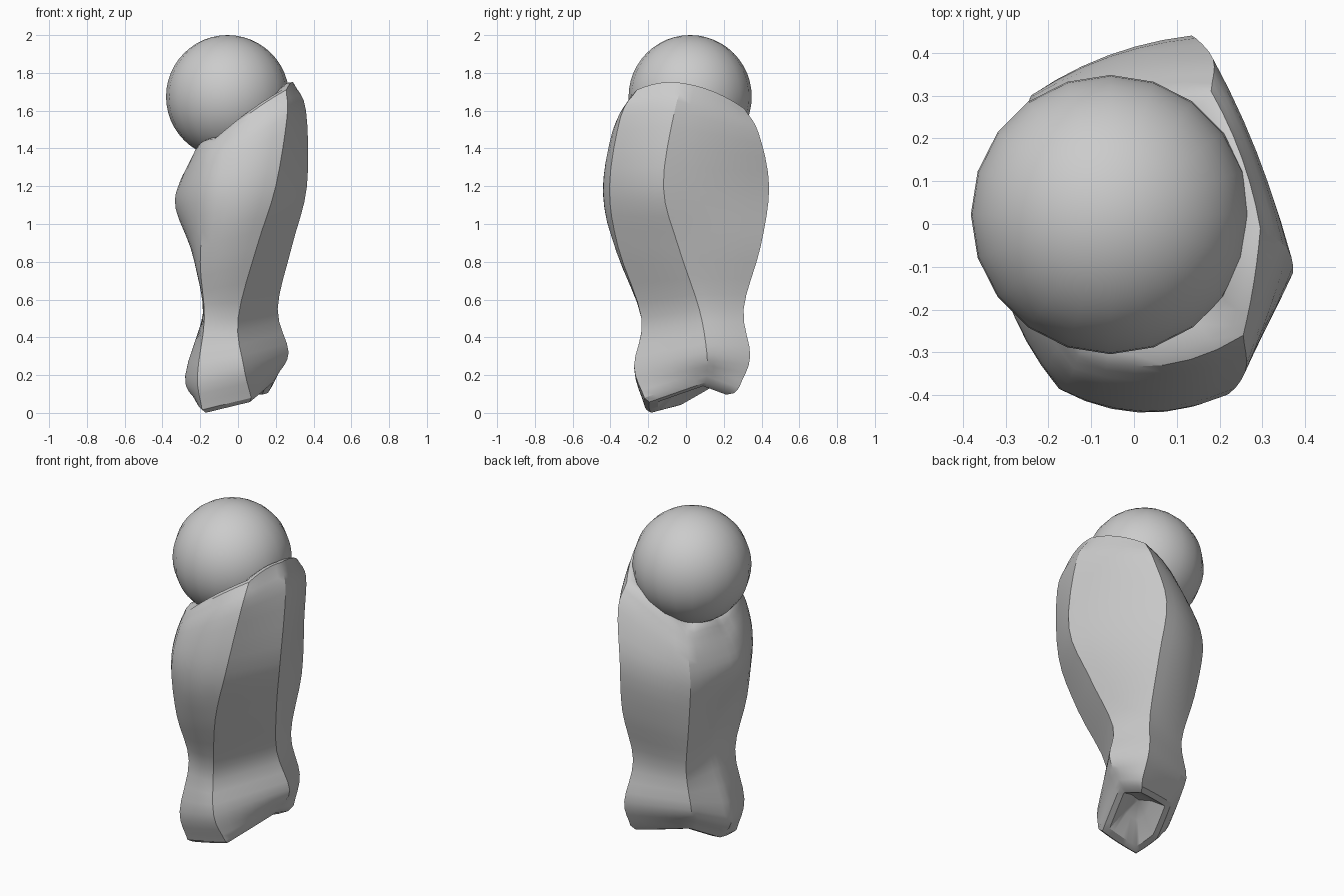
import bpy, bmesh, math
from mathutils import Vector

if "Cube" in bpy.data.objects:
    bpy.data.objects.remove(bpy.data.objects["Cube"])

# Ball resting in the hollow of the stone
bpy.ops.mesh.primitive_uv_sphere_add(segments=20, ring_count=24, radius=0.326,
                                     location=(-0.055, 0.022, 1.674))
ball = bpy.context.object
ball.name = "ball"
bpy.ops.object.shade_smooth()

# Ridge lines of the stone, rim to foot, counter-clockwise from front left
ridges = [
    [(-.13, -.31, 1.43), (-.15, -.36, 1.33), (-.175, -.385, 1.12), (-.2, -.3, .8),
     (-.178, -.215, .5), (-.215, -.25, .2), (-.19, -.21, .03)],
    [(.255, -.26, 1.71), (.26, -.345, 1.57), (.2, -.405, 1.2), (.1, -.36, .88),
     (0, -.235, .5), (.03, -.275, .25), (.07, -.22, .09)],
    [(.295, -.01, 1.745), (.36, -.06, 1.6), (.365, -.12, 1.2), (.285, -.04, .88),
     (.21, .07, .55), (.268, .11, .32), (.205, .11, .2)],
    [(.18, .31, 1.61), (.185, .385, 1.48), (.135, .44, 1.2), (.15, .395, .88),
     (.14, .305, .55), (.175, .34, .3), (.175, .28, .14)],
    [(-.18, .25, 1.36), (-.22, .29, 1.25), (-.24, .3, 1.08), (-.205, .27, .8),
     (-.155, .22, .52), (-.19, .22, .3), (-.15, .17, .19)],
    [(-.24, -.02, 1.34), (-.305, -.02, 1.23), (-.33, -.02, 1.08), (-.22, -.02, .8),
     (-.18, -.02, .55), (-.28, -.03, .2), (-.22, -.05, .07)],
]
bulge = [.045, .005, .015, .025, .015, .03]   # outward swell of each side
SUB, STEPS = 6, 4


def spline(pts):
    """Smooth curve through the ridge points."""
    p = [Vector(q) for q in pts]
    p = [2 * p[0] - p[1]] + p + [2 * p[-1] - p[-2]]
    out = []
    for i in range(1, len(p) - 2):
        a, b, c, d = p[i - 1:i + 3]
        for s in range(STEPS):
            t = s / STEPS
            out.append(.5 * (2 * b + (c - a) * t + (2 * a - 5 * b + 4 * c - d) * t * t
                             + (3 * b - a - 3 * c + d) * t ** 3))
    return out + [p[-2]]


def ring(lines, k):
    """One cross-section, with gently swollen sides between ridges."""
    out = []
    for i, line in enumerate(lines):
        a, b = line[k], lines[(i + 1) % len(lines)][k]
        n = Vector((b.y - a.y, a.x - b.x, 0)).normalized()
        swell = bulge[i] * min(1, max(.1, (a.z + b.z) / 2 - .4) / .6)
        lift = Vector((0, 0, .02 * max(0, 1 - k / 3)))
        for s in range(SUB):
            t = s / SUB
            out.append(a.lerp(b, t) + (n * swell + lift) * 4 * t * (1 - t))
    return out


lines = [spline(r) for r in ridges]
rings = [ring(lines, k) for k in range(len(lines[0]))]

# Rounded lip and hollow on top, rounded edge and arched underside below
top_c, low_c = Vector((-.03, .01, 1.5)), Vector((0, .04, .18))


def inset(r, c, f, dz):
    return [v.lerp(c, f) + Vector((0, 0, dz)) for v in r]


top, low = rings[0], rings[-1]
rings = ([inset(top, top_c, .6, 0), inset(top, top_c, .2, .015), inset(top, top_c, .08, .016)]
         + rings + [inset(low, low_c, .1, -.03), inset(low, low_c, .28, -.045),
                    inset(low, low_c, .65, -.01)])

bm = bmesh.new()
vs = [[bm.verts.new(v) for v in r] for r in rings]
n = len(vs[0])
for r0, r1 in zip(vs, vs[1:]):
    for j in range(n):
        bm.faces.new((r0[j], r1[j], r1[(j + 1) % n], r0[(j + 1) % n]))
for r, c in ((vs[0], top_c), (vs[-1], low_c)):
    cv = bm.verts.new(c)
    for j in range(n):
        bm.faces.new((r[j], r[(j + 1) % n], cv))
lowest = min(v.co.z for v in bm.verts)
for v in bm.verts:                       # settle the foot on the floor
    if v.co.z < .3:
        v.co.z -= lowest * (1 - v.co.z / .3)
bmesh.ops.recalc_face_normals(bm, faces=bm.faces)
mesh = bpy.data.meshes.new("stone_pedestal")
bm.to_mesh(mesh)
bm.free()
stone = bpy.data.objects.new("stone_pedestal", mesh)
bpy.context.collection.objects.link(stone)

# Keep the ridges crisp
bpy.ops.object.select_all(action='DESELECT')
stone.select_set(True)
bpy.context.view_layer.objects.active = stone
bpy.ops.object.shade_smooth_by_angle(angle=math.radians(32))
